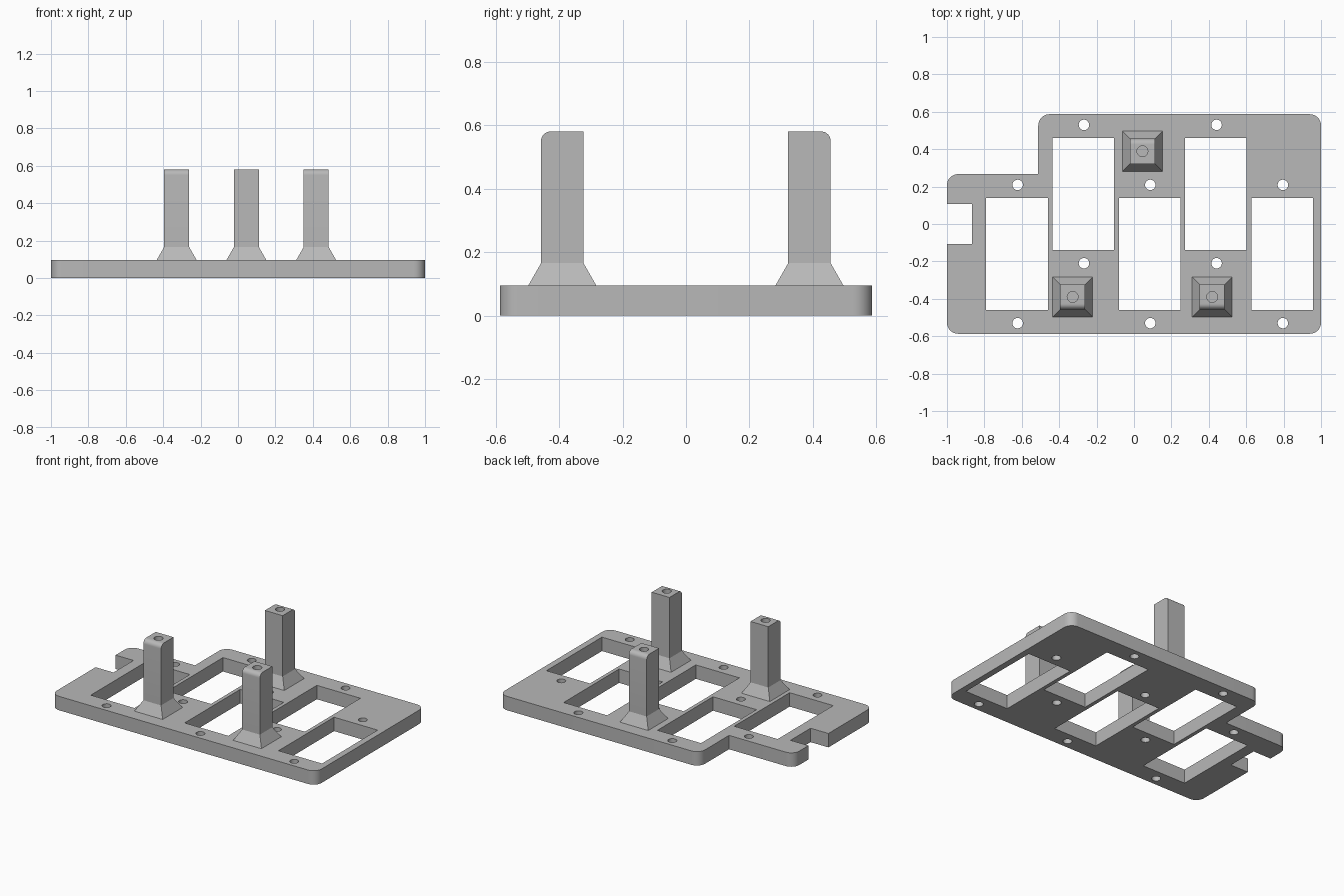
import bpy, bmesh, math
from mathutils import Vector

cube = bpy.data.objects.get("Cube")
if cube:
    bpy.data.objects.remove(cube, do_unlink=True)

# Material
GREY = (0.48, 0.48, 0.48, 1)
grey = bpy.data.materials.new("plain grey")
grey.use_nodes = True
grey.diffuse_color = GREY
grey.node_tree.nodes["Principled BSDF"].inputs["Base Color"].default_value = GREY

PLATE_H = 0.095
POST_TOP = 0.58


def activate(obj):
    bpy.ops.object.select_all(action='DESELECT')
    obj.select_set(True)
    bpy.context.view_layer.objects.active = obj


def rounded(corners, steps=8):
    """Outline from (x, y, radius) right-angle corners."""
    pts = []
    for i, (x, y, r) in enumerate(corners):
        p = Vector((x, y))
        if r == 0:
            pts.append(p)
            continue
        to_prev = (Vector(corners[i - 1][:2]) - p).normalized()
        to_next = (Vector(corners[(i + 1) % len(corners)][:2]) - p).normalized()
        c = p + r * (to_prev + to_next)
        for k in range(steps + 1):
            t = math.pi / 2 * k / steps
            pts.append(c - r * (to_next * math.cos(t) + to_prev * math.sin(t)))
    return pts


def rectangle(x0, x1, y0, y1):
    return [(x0, y0), (x1, y0), (x1, y1), (x0, y1)]


def circle(x, y, r, n=28):
    return [(x + r * math.cos(2 * math.pi * k / n),
             y + r * math.sin(2 * math.pi * k / n)) for k in range(n)]


# Plate outline with stepped corner and side notch
R = 0.06
loops = [rounded([(-1, -0.587, R), (1, -0.587, R), (1, 0.587, R),
                  (-0.512, 0.587, R), (-0.512, 0.267, 0), (-1, 0.267, R),
                  (-1, 0.108, 0), (-0.865, 0.108, 0),
                  (-0.865, -0.108, 0), (-1, -0.108, 0)])]

# Five staggered windows
for i in range(5):
    x0 = -0.79 + 0.3545 * i
    shift = 0.321 if i % 2 else 0
    loops.append(rectangle(x0, x0 + 0.329, -0.46 + shift, 0.139 + shift))

# Screw holes above and below each window
for i in range(5):
    for y in ((-0.21, 0.53) if i % 2 else (-0.53, 0.209)):
        loops.append(circle(-0.622 + 0.3545 * i, y, 0.028))

curve = bpy.data.curves.new("plate", 'CURVE')
curve.dimensions = '2D'
curve.fill_mode = 'BOTH'
curve.extrude = PLATE_H / 2
for pts in loops:
    spline = curve.splines.new('POLY')
    spline.points.add(len(pts) - 1)
    for sp, (x, y) in zip(spline.points, pts):
        sp.co = (x, y, 0, 1)
    spline.use_cyclic_u = True
plate = bpy.data.objects.new("plate", curve)
bpy.context.collection.objects.link(plate)
activate(plate)
bpy.ops.object.convert(target='MESH')
plate = bpy.context.view_layer.objects.active
bm = bmesh.new()
bm.from_mesh(plate.data)
bmesh.ops.remove_doubles(bm, verts=bm.verts, dist=1e-5)
bmesh.ops.translate(bm, verts=bm.verts, vec=(0, 0, PLATE_H / 2))
bmesh.ops.recalc_face_normals(bm, faces=bm.faces)
bm.to_mesh(plate.data)
bm.free()
plate.data.materials.clear()
plate.data.materials.append(grey)
activate(plate)
bpy.ops.object.shade_smooth_by_angle(angle=math.radians(30))


def make_post(name, x, y, outward):
    """Square post on a flared foot, outer top edge rounded, blind hole in top."""
    bm = bmesh.new()
    rings = []
    for half, z in ((0.107, PLATE_H), (0.067, 0.165), (0.067, POST_TOP)):
        rings.append([bm.verts.new((px, py, z))
                      for px, py in rectangle(-half, half, -half, half)])
    bm.faces.new(rings[0][::-1])
    bm.faces.new(rings[-1])
    for low, high in zip(rings, rings[1:]):
        for k in range(4):
            n = (k + 1) % 4
            bm.faces.new((low[k], low[n], high[n], high[k]))
    edge = bm.edges.get((rings[-1][0], rings[-1][1]))
    bmesh.ops.bevel(bm, geom=[edge], offset=0.03, segments=8,
                    profile=0.5, affect='EDGES')
    if outward > 0:
        for v in bm.verts:
            v.co.x, v.co.y = -v.co.x, -v.co.y
    bmesh.ops.translate(bm, verts=bm.verts, vec=(x, y, 0))
    bmesh.ops.recalc_face_normals(bm, faces=bm.faces)
    mesh = bpy.data.meshes.new(name)
    bm.to_mesh(mesh)
    bm.free()
    mesh.materials.append(grey)
    post = bpy.data.objects.new(name, mesh)
    bpy.context.collection.objects.link(post)

    # Screw hole
    bpy.ops.mesh.primitive_cylinder_add(vertices=28, radius=0.029, depth=0.4,
                                        location=(x, y, POST_TOP))
    cutter = bpy.context.object
    cutter.hide_render = True
    cutter.data.materials.append(grey)
    mod = post.modifiers.new("hole", 'BOOLEAN')
    mod.operation = 'DIFFERENCE'
    mod.solver = 'EXACT'
    mod.object = cutter
    activate(post)
    bpy.ops.object.modifier_apply(modifier=mod.name)
    bpy.data.objects.remove(cutter, do_unlink=True)
    bpy.ops.object.shade_smooth_by_angle(angle=math.radians(25))


make_post("front_right_post", -0.328, -0.39, -1)
make_post("front_left_post", 0.418, -0.39, -1)
make_post("back_post", 0.045, 0.389, 1)
